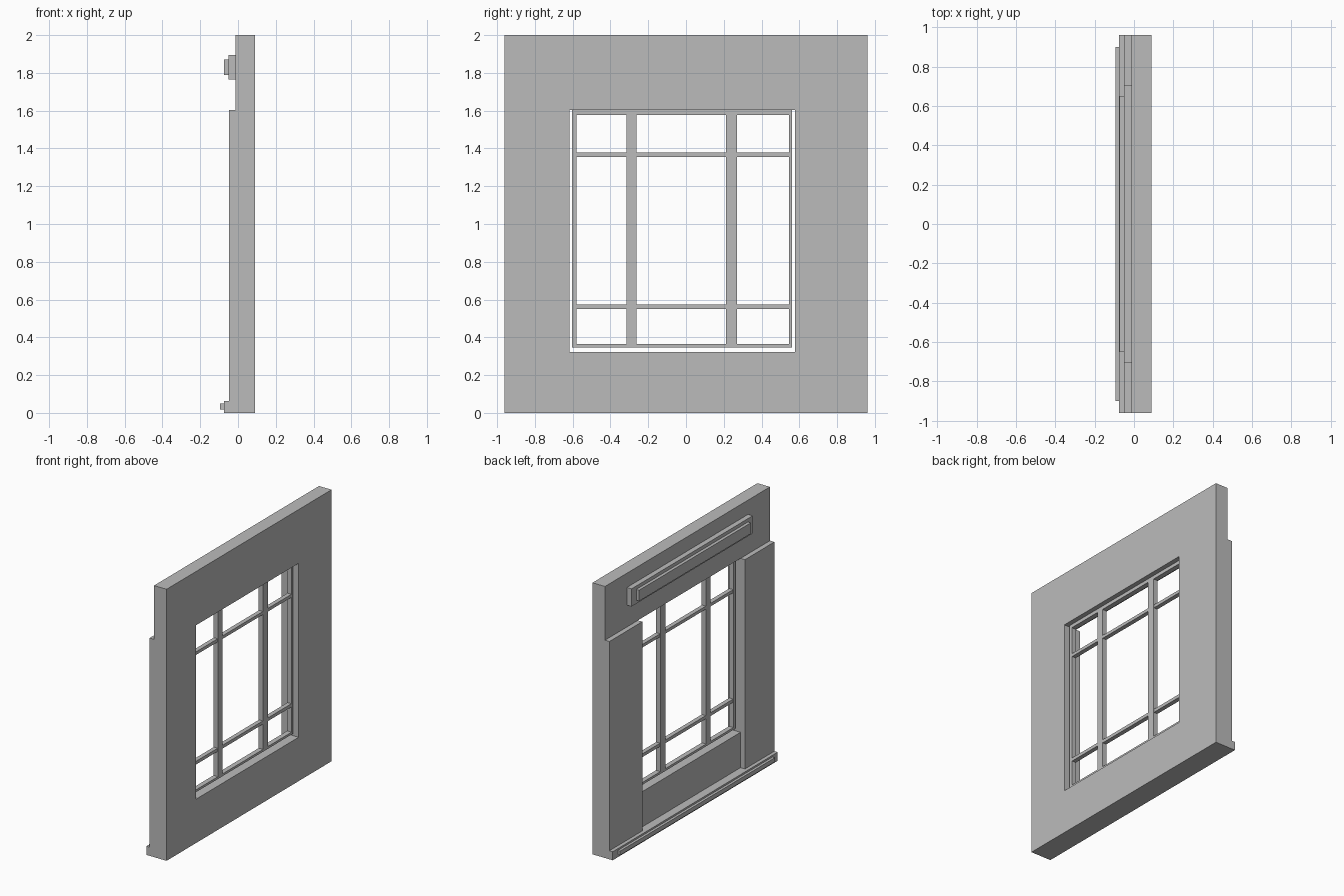
import bpy
import bmesh

cube = bpy.data.objects.get("Cube")
if cube:
    bpy.data.objects.remove(cube, do_unlink=True)

grey = bpy.data.materials.new("plain grey")
grey.use_nodes = True
colour = (0.5, 0.5, 0.5, 1)
grey.diffuse_color = colour
grey.node_tree.nodes["Principled BSDF"].inputs["Base Color"].default_value = colour


def finish(name, bm):
    bmesh.ops.recalc_face_normals(bm, faces=bm.faces)
    mesh = bpy.data.meshes.new(name)
    bm.to_mesh(mesh)
    bm.free()
    mesh.materials.append(grey)
    obj = bpy.data.objects.new(name, mesh)
    bpy.context.collection.objects.link(obj)
    return obj


def box(name, x, y, z):
    """Box from (low, high) pairs on each axis."""
    bm = bmesh.new()
    bmesh.ops.create_cube(bm, size=1)
    for v in bm.verts:
        v.co = [lo + (c + 0.5) * (hi - lo) for c, (lo, hi) in zip(v.co, (x, y, z))]
    return finish(name, bm)


def ring(name, x, outer, inner):
    """Rectangular frame; outer and inner are (y0, y1, z0, z1)."""
    bm = bmesh.new()
    loops = []
    for y0, y1, z0, z1 in (outer, inner):
        corners = ((y0, z0), (y1, z0), (y1, z1), (y0, z1))
        loops.append([bm.verts.new((x[0], y, z)) for y, z in corners])
    a, b = loops
    for i in range(4):
        j = (i + 1) % 4
        bm.faces.new((a[i], a[j], b[j], b[i]))
    result = bmesh.ops.extrude_face_region(bm, geom=bm.faces[:])
    for v in result["geom"]:
        if isinstance(v, bmesh.types.BMVert):
            v.co.x = x[1]
    return finish(name, bm)


HALF = 0.96
FACE = -0.012
LEFT, RIGHT, BOTTOM, TOP = -0.618, 0.577, 0.323, 1.604

# Wall with a window opening
ring("wall", (FACE, 0.09), (-HALF, HALF, 0, 2), (LEFT, RIGHT, BOTTOM, TOP))

# Raised side panels flanking the window
box("side_panel_a", (-0.048, FACE), (-HALF, LEFT), (0.06, TOP))
box("side_panel_b", (-0.048, FACE), (RIGHT, HALF), (0.06, TOP))

# Stepped base moulding and header plaque
box("base_moulding", (-0.075, FACE), (-HALF, HALF), (0, 0.063))
box("base_strip", (-0.094, -0.075), (-0.9, 0.9), (0.019, 0.05))
box("header_plaque", (-0.05, FACE), (-0.705, 0.705), (1.765, 1.895))
box("header_strip", (-0.073, -0.05), (-0.65, 0.65), (1.79, 1.87))

# Window frame, uprights and glazing bars
ring("window_frame", (0.02, 0.056), (-0.603, 0.56, 0.347, TOP),
     (-0.58, 0.544, 0.364, 1.578))
for i, y in enumerate(((-0.314, -0.262), (0.212, 0.27))):
    box(f"window_upright_{i}", (0.02, 0.056), y, (0.36, 1.58))
for i, z in enumerate(((0.549, 0.573), (1.356, 1.379))):
    box(f"glazing_bar_{i}", (0.022, 0.054), (-0.585, 0.55), z)
